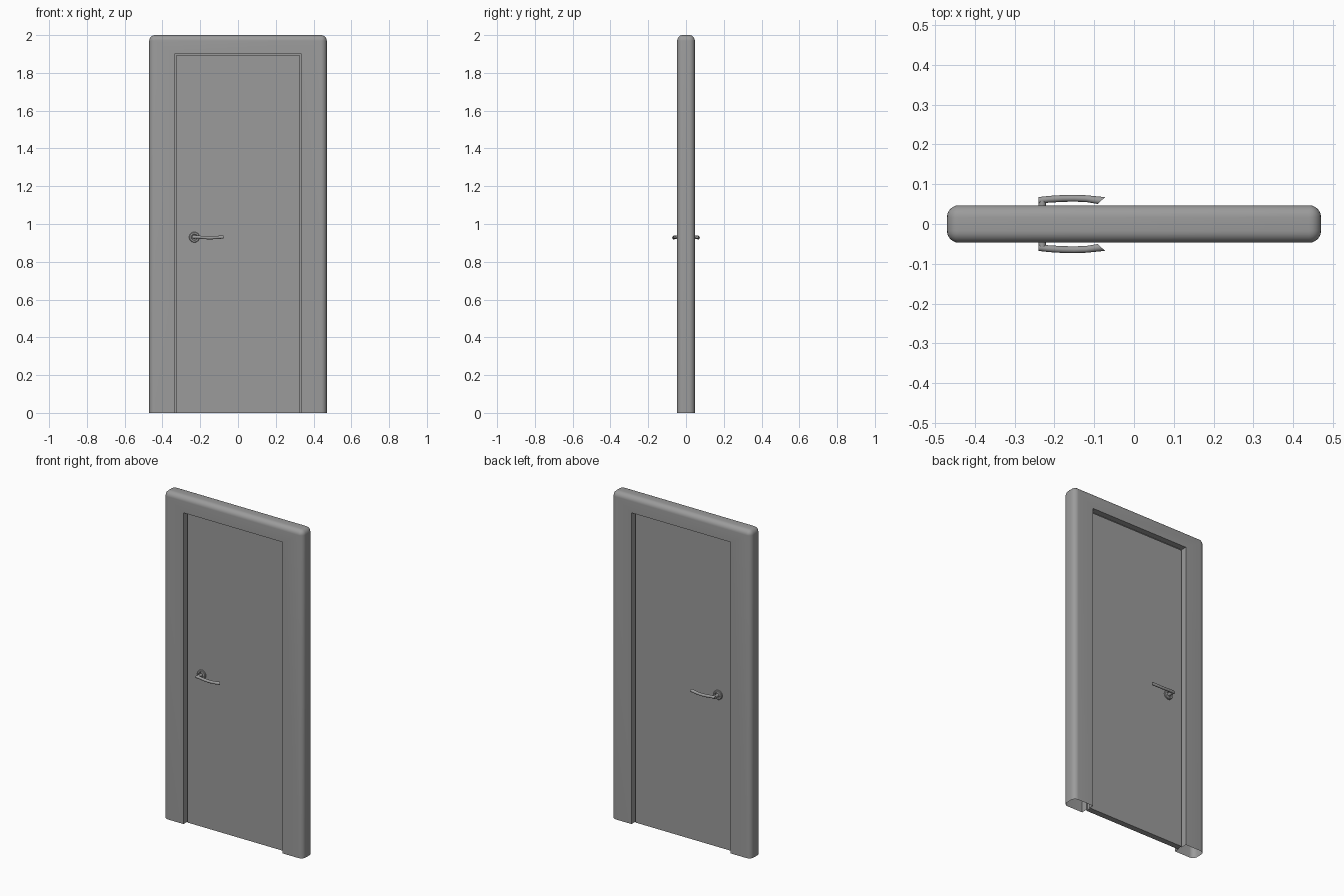
import bpy, bmesh, math

cube = bpy.data.objects.get("Cube")
if cube:
    bpy.data.objects.remove(cube, do_unlink=True)

grey = bpy.data.materials.new("mid grey")
grey.use_nodes = True
colour = (0.33, 0.33, 0.33, 1)
grey.diffuse_color = colour
grey.node_tree.nodes["Principled BSDF"].inputs["Base Color"].default_value = colour

HALF_W, HEIGHT, HALF_D = 0.47, 2.0, 0.047
SIDE, HEAD, ROUND = 0.135, 0.1, 0.03     # frame widths and edge rounding


def finish(name, bm, angle=35):
    bmesh.ops.remove_doubles(bm, verts=bm.verts, dist=0.0001)
    bmesh.ops.recalc_face_normals(bm, faces=bm.faces)
    mesh = bpy.data.meshes.new(name)
    bm.to_mesh(mesh)
    bm.free()
    mesh.materials.append(grey)
    obj = bpy.data.objects.new(name, mesh)
    bpy.context.collection.objects.link(obj)
    bpy.ops.object.select_all(action="DESELECT")
    obj.select_set(True)
    bpy.context.view_layer.objects.active = obj
    bpy.ops.object.shade_smooth_by_angle(angle=math.radians(angle))
    return obj


def loft(bm, rings, cap=False):
    rows = [[bm.verts.new(p) for p in ring] for ring in rings]
    n = len(rows[0])
    for a, b in zip(rows, rows[1:]):
        for i in range(n):
            j = (i + 1) % n
            bm.faces.new((a[i], a[j], b[j], b[i]))
    if cap:
        bm.faces.new(rows[0])
        bm.faces.new(rows[-1])


# Frame section as (distance in from the outer edge, depth), with a door stop
half = []
for k in range(7):
    t = math.pi / 2 * k / 6
    half.append((ROUND * (1 - math.cos(t)), HALF_D - ROUND + ROUND * math.sin(t)))
half += [(SIDE, HALF_D), (SIDE, 0.01), (SIDE + 0.015, 0.01)]
section = half + [(d, -y) for d, y in reversed(half)]


def corner(side, t):
    ring = []
    for d, y in section:
        if d < ROUND:
            r = ROUND - d
            x = HALF_W - ROUND + r * math.cos(t)
            z = HEIGHT - ROUND + r * math.sin(t)
        else:
            x = HALF_W - d
            z = HEIGHT - ROUND - (d - ROUND) * (HEAD - ROUND) / (SIDE - ROUND)
        ring.append((side * x, y, z))
    return ring


def foot(side):
    return [(side * (HALF_W - d), y, 0) for d, y in section]


# Frame: up one jamb, round the head, down the other, open at the feet
steps = [math.pi / 2 * k / 5 for k in range(6)]
rings = [foot(-1)] + [corner(-1, t) for t in steps]
rings += [corner(1, t) for t in reversed(steps)] + [foot(1)]
bm = bmesh.new()
loft(bm, rings)
bmesh.ops.dissolve_degenerate(bm, dist=0.0001, edges=bm.edges)
finish("door_frame", bm)

# Door leaf
LEAF_W, LEAF_TOP, LEAF_D = 0.328, 1.891, 0.018
bm = bmesh.new()
loft(bm, [[(x, y, z) for x, y in ((-LEAF_W, -LEAF_D), (LEAF_W, -LEAF_D),
                                  (LEAF_W, LEAF_D), (-LEAF_W, LEAF_D))]
          for z in (0, LEAF_TOP)], cap=True)
finish("door_leaf", bm)

# Handles: rosette, spindle and bowed lever on each face
HX, HZ = -0.231, 0.93


def turned(name, side, profile, n=24):
    bm = bmesh.new()
    loft(bm, [[(HX + r * math.cos(2 * math.pi * i / n), side * y,
                HZ + r * math.sin(2 * math.pi * i / n)) for i in range(n)]
              for r, y in profile], cap=True)
    finish(name, bm)


# Lever stations: x, depth, height, slant
stations = [(-0.24, 0.059, 0.931, 0), (-0.215, 0.062, 0.931, 0),
            (-0.18, 0.0642, 0.928, 0), (-0.15, 0.0647, 0.927, 0),
            (-0.12, 0.0637, 0.928, 0), (-0.082, 0.059, 0.931, 1.1)]
for word, side in (("front", -1), ("back", 1)):
    turned(word + "_rosette", side, [(0.028, 0.016), (0.028, 0.024), (0.025, 0.027),
                                     (0.017, 0.027), (0.015, 0.024)])
    turned(word + "_spindle", side, [(0.0095, 0.017), (0.0095, 0.06)], 16)
    bm = bmesh.new()
    rings = []
    for x, y, z, slant in stations:
        ring = []
        for i in range(14):
            t = 2 * math.pi * i / 14
            dy = 0.0085 * math.cos(t)
            ring.append((x + slant * dy, side * (y + dy), z + 0.0085 * math.sin(t)))
        rings.append(ring)
    loft(bm, rings, cap=True)
    finish(word + "_lever", bm)
